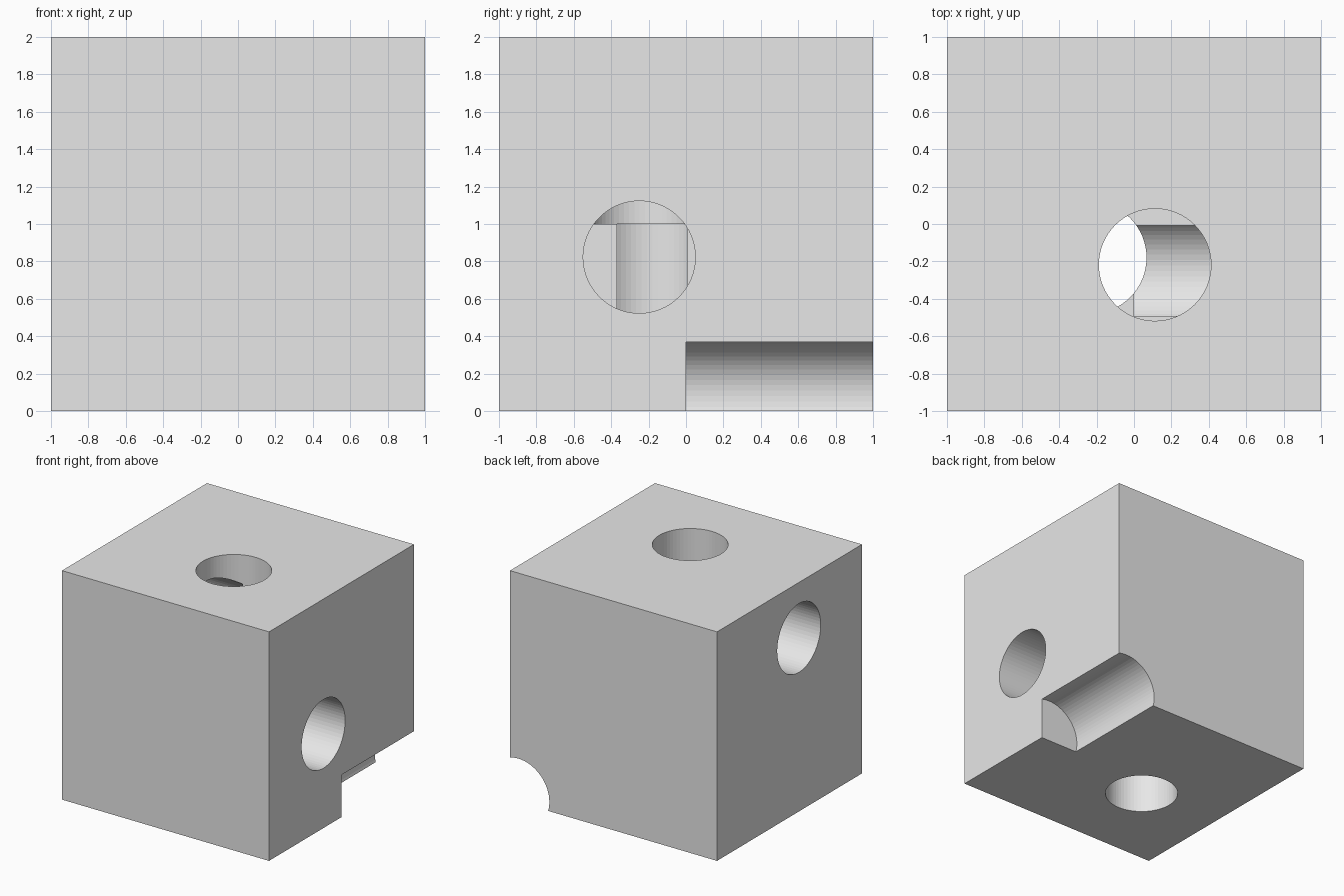
import bpy
from mathutils import Vector

if "Cube" in bpy.data.objects:
    bpy.data.objects.remove(bpy.data.objects["Cube"])

RADIUS = 0.3
SEGMENTS = 64

grey = bpy.data.materials.new("light_grey")
grey.diffuse_color = (0.8, 0.8, 0.8, 1)
grey.use_nodes = True
grey.node_tree.nodes["Principled BSDF"].inputs["Base Color"].default_value = grey.diffuse_color

# Solid cube body
bpy.ops.mesh.primitive_cube_add(size=2, location=(0, 0, 1))
block = bpy.context.object
block.name = "drilled_block"
block.data.materials.append(grey)


def drill(name, start, end):
    """Cut a round blind bore from start (outside) to end (inside)."""
    start, end = Vector(start), Vector(end)
    axis = end - start
    bpy.ops.mesh.primitive_cylinder_add(
        vertices=SEGMENTS, radius=RADIUS, depth=axis.length,
        location=(start + end) / 2,
        rotation=axis.to_track_quat('Z', 'Y').to_euler())
    cutter = bpy.context.object
    cutter.name = name
    cutter.hide_render = True
    cutter.data.materials.append(grey)
    mod = block.modifiers.new(name, 'BOOLEAN')
    mod.operation = 'DIFFERENCE'
    mod.solver = 'EXACT'
    mod.object = cutter
    bpy.context.view_layer.objects.active = block
    bpy.ops.object.modifier_apply(modifier=mod.name)
    bpy.data.objects.remove(cutter, do_unlink=True)


# Bores, each reaching the middle plane of the block
drill("right_bore", (1.2, -0.25, 0.823), (0, -0.25, 0.823))
drill("left_bore", (-1.2, -0.13, 1.515), (0, -0.13, 1.515))
drill("top_bore", (0.112, -0.218, 2.2), (0.112, -0.218, 1))
drill("bottom_bore", (-0.233, -0.18, -0.2), (-0.233, -0.18, 1))
# Bore breaking through the lower right edge at the back
drill("back_edge_bore", (0.92, 1.2, 0.08), (0.92, 0, 0.08))
